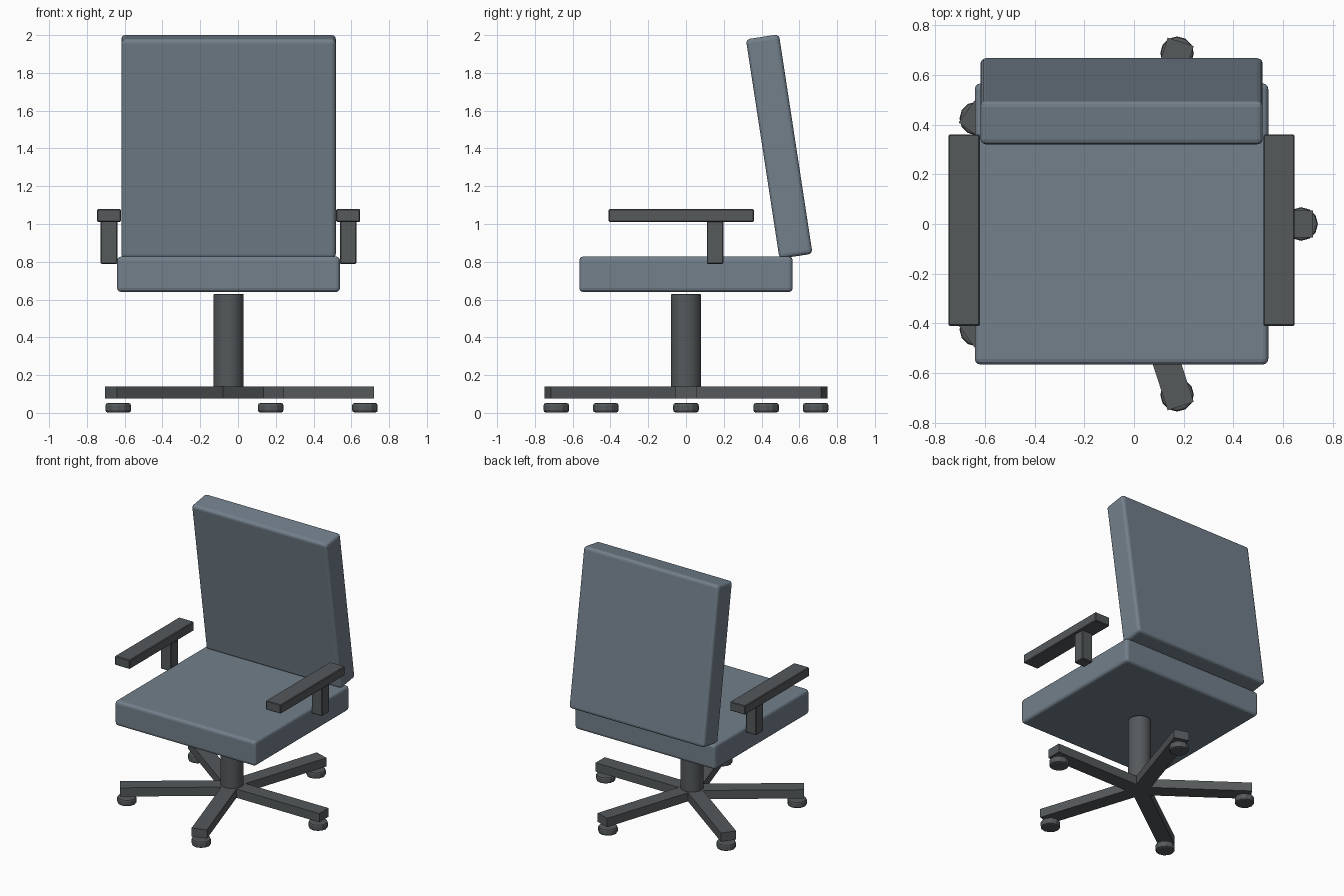
import bpy, math

if "Cube" in bpy.data.objects:
    bpy.data.objects.remove(bpy.data.objects["Cube"])

CX = -0.05  # chair axis

def material(name, color):
    m = bpy.data.materials.new(name)
    m.diffuse_color = (*color, 1)
    m.use_nodes = True
    m.node_tree.nodes["Principled BSDF"].inputs["Base Color"].default_value = m.diffuse_color
    return m

FABRIC = material("fabric", (0.17, 0.215, 0.26))
DARK = material("dark_plastic", (0.09, 0.1, 0.105))

def finish(o, name, mat, bevel=0, segments=2):
    o.name = name
    o.data.materials.append(mat)
    if bevel:
        b = o.modifiers.new("bevel", "BEVEL")
        b.width, b.segments = bevel, segments
        b.limit_method = "ANGLE"
        b.angle_limit = math.radians(40)
    return o

def box(name, loc, size, mat, rot=(0, 0, 0), bevel=0, segments=2):
    bpy.ops.mesh.primitive_cube_add(size=1, location=loc, rotation=rot)
    o = bpy.context.object
    o.scale = size
    bpy.ops.object.transform_apply(location=False, rotation=False, scale=True)
    return finish(o, name, mat, bevel, segments)

def cylinder(name, loc, radius, depth, sides, mat, bevel=0, segments=2):
    bpy.ops.mesh.primitive_cylinder_add(vertices=sides, radius=radius, depth=depth, location=loc)
    return finish(bpy.context.object, name, mat, bevel, segments)

# Cushions
box("seat", (CX, 0, 0.734), (1.18, 1.13, 0.188), FABRIC, bevel=0.022, segments=3)
box("backrest", (CX, 0.4935, 1.41), (1.135, 0.177, 1.175), FABRIC,
    rot=(math.radians(8.7), 0, 0), bevel=0.022, segments=3)

# Armrests and their posts
for side, label in ((-1, "left"), (1, "right")):
    x = CX + side * 0.633
    box(f"{label}_armrest", (x, -0.025, 1.045), (0.126, 0.77, 0.068), DARK, bevel=0.005, segments=1)
    box(f"{label}_armrest_post", (x, 0.154, 0.905), (0.088, 0.088, 0.232), DARK, bevel=0.005, segments=1)

# Central column
column = cylinder("column", (CX, 0, 0.37), 0.08, 0.52, 32, DARK, bevel=0.004, segments=1)
column.select_set(True)
bpy.ops.object.shade_smooth_by_angle(angle=math.radians(30))

# Five-spoke base with casters
for i in range(5):
    a = math.radians(72 * i)
    c, s = math.cos(a), math.sin(a)
    box(f"base_leg_{i + 1}", (CX + 0.385 * c, 0.385 * s, 0.108), (0.77, 0.11, 0.066), DARK, rot=(0, 0, a))
    cylinder(f"caster_{i + 1}", (CX + 0.722 * c, 0.722 * s, 0.027), 0.0675, 0.05, 12, DARK, bevel=0.012)
